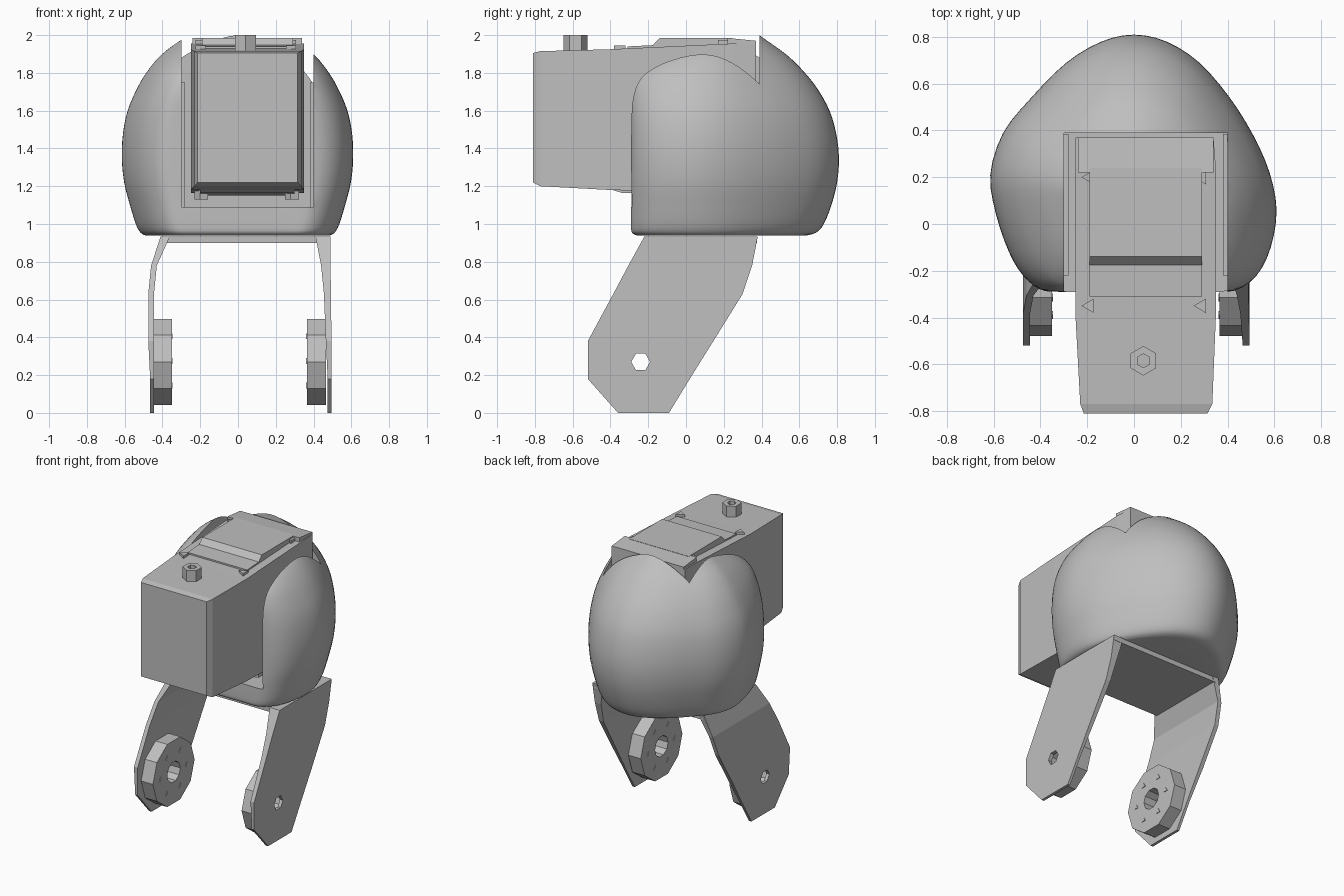
import bpy, bmesh, math
from mathutils import Vector, Matrix

cube = bpy.data.objects.get("Cube")
if cube:
    bpy.data.objects.remove(cube, do_unlink=True)

grey = bpy.data.materials.new("plain grey")
grey.use_nodes = True
grey.diffuse_color = (0.52, 0.52, 0.52, 1)
grey.node_tree.nodes["Principled BSDF"].inputs["Base Color"].default_value = (0.52, 0.52, 0.52, 1)


def finish(name, bm):
    bmesh.ops.recalc_face_normals(bm, faces=bm.faces)
    mesh = bpy.data.meshes.new(name)
    bm.to_mesh(mesh)
    bm.free()
    mesh.materials.append(grey)
    obj = bpy.data.objects.new(name, mesh)
    bpy.context.collection.objects.link(obj)
    return obj


def loft(name, rings, closed=False):
    """Skin a stack of equal-sized rings; cap the ends unless closed."""
    bm = bmesh.new()
    rows = [[bm.verts.new(p) for p in ring] for ring in rings]
    n = len(rows[0])
    pairs = list(zip(rows, rows[1:]))
    if closed:
        pairs.append((rows[-1], rows[0]))
    for a, b in pairs:
        for i in range(n):
            j = (i + 1) % n
            bm.faces.new((a[i], a[j], b[j], b[i]))
    if not closed:
        bm.faces.new(rows[0])
        bm.faces.new(rows[-1])
    return finish(name, bm)


def box(name, x0, x1, y0, y1, z0, z1):
    return loft(name, [[(x0, y0, z), (x1, y0, z), (x1, y1, z), (x0, y1, z)] for z in (z0, z1)])


def prism_x(name, profile, x0, x1):
    return loft(name, [[(x, y, z) for y, z in profile] for x in (x0, x1)])


def tube(name, centre, outer, inner, depth, sides, axis="Z"):
    """Ring with a central hole; a zero inner radius gives a solid cylinder."""
    h = depth / 2
    turn = Matrix.Rotation(math.pi / 2, 3, "Y") if axis == "X" else Matrix.Identity(3)
    path = [(outer, -h), (outer, h)] + ([(inner, h), (inner, -h)] if inner else [])
    rings = []
    for r, z in path:
        angles = [math.tau * (i + 0.5) / sides for i in range(sides)]
        rings.append([Vector(centre) + turn @ Vector((r * math.cos(a), r * math.sin(a), z)) for a in angles])
    return loft(name, rings, closed=bool(inner))


def cut(obj, cutter):
    mod = obj.modifiers.new("cut", "BOOLEAN")
    mod.operation = "DIFFERENCE"
    mod.solver = "EXACT"
    mod.object = cutter
    bpy.context.view_layer.objects.active = obj
    bpy.ops.object.modifier_apply(modifier=mod.name)
    bpy.data.objects.remove(cutter, do_unlink=True)


def spline(points, steps, closed):
    """Smooth curve through the points."""
    pts = [Vector(p) for p in points]
    n = len(pts)
    pick = (lambda i: pts[i % n]) if closed else (lambda i: pts[max(0, min(n - 1, i))])
    out = []
    for i in range(n if closed else n - 1):
        a, b, c, d = (pick(i + k) for k in (-1, 0, 1, 2))
        for s in range(steps):
            t = s / steps
            out.append(b + (c - a) * (t / 2) + (a * 2 - b * 5 + c * 4 - d) * (t * t / 2)
                       + (b * 3 - a - c * 3 + d) * (t ** 3 / 2))
    return out if closed else out + [pts[-1]]


# Rounded shell: one plan outline, resized at each height
outline = spline([(0, .81), (.14, .78), (.28, .69), (.41, .54), (.51, .38), (.58, .22), (.61, .06),
                  (.585, -.1), (.525, -.22), (.43, -.285), (.3, -.29), (0, -.29), (-.3, -.29),
                  (-.4, -.28), (-.475, -.22), (-.535, -.12), (-.59, .04), (-.615, .21),
                  (-.56, .39), (-.44, .54), (-.29, .69), (-.14, .78)], 3, True)
# height, width factor, back y, front y
levels = spline([(.94, .80, .64, -.26), (.955, .84, .69, -.285), (1.0, .88, .73, -.29),
                 (1.1, .93, .77, -.29), (1.22, .98, .80, -.29), (1.35, 1, .81, -.29),
                 (1.48, .99, .795, -.29), (1.6, .95, .76, -.29), (1.71, .875, .70, -.285),
                 (1.8, .79, .63, -.255), (1.89, .67, .54, -.15), (1.97, .5, .43, 0),
                 (2.04, .3, .33, .1)], 3, False)
mid = .15
rings = []
for z, wide, back, front in levels:
    rings.append([(x * wide, mid + (y - mid) * ((back - mid) / (.81 - mid) if y > mid
                  else (mid - front) / (mid + .29)), z) for x, y in outline])
shell = loft("shell", rings)
cut(shell, box("slot_cutter", -.3, .4, -1, .39, 1.09, 3))
bpy.ops.object.select_all(action="DESELECT")
shell.select_set(True)
bpy.context.view_layer.objects.active = shell
bpy.ops.object.shade_smooth_by_angle(angle=math.radians(35))

# Slot lining
box("slot_liner_right", -.3, -.28, -.22, .385, 1.09, 1.75)
box("slot_liner_left", .38, .4, -.22, .385, 1.09, 1.75)

# Camera body, tapered towards the front
sections = [(-.81, -.215, .315, 1.22, 1.905), (-.77, -.23, .335, 1.2, 1.915),
            (-.4, -.25, .35, 1.18, 1.925), (.24, -.25, .35, 1.165, 1.955), (.37, -.25, .34, 1.165, 1.955)]
loft("camera_body", [[(a, y, lo), (b, y, lo), (b, y, hi), (a, y, hi)] for y, a, b, lo, hi in sections])

# Top lid with its low front step, rear lip and base plate
prism_x("camera_lid", [(-.2, 1.92), (-.14, 1.985), (.24, 1.985), (.24, 1.92)], -.19, .29)
prism_x("lid_step", [(-.31, 1.92), (-.31, 1.94), (-.15, 1.948), (-.15, 1.92)], -.19, .29)
prism_x("camera_rear_lip", [(.22, 1.9), (.22, 1.985), (.37, 1.97), (.37, 1.9)], -.24, .34)
prism_x("camera_base", [(-.42, 1.19), (-.34, 1.165), (.3, 1.15), (.3, 1.19)], -.2, .3)

# Corner clips above and below the camera
for x in (-.19, .29):
    for y, top in ((-.35, 1.945), (.2, 1.975)):
        tube("top_clip", (x, y, top - .025), .035, 0, .05, 3)
    for y in (-.2, .2):
        tube("bottom_clip", (x, y, 1.155), .04, 0, .05, 5)

# Top knob
tube("top_knob", (.04, -.585, 1.95), .063, .03, .1, 6)

# Bracket top plate
box("bracket_plate", -.4, .48, -.215, .375, .9, .935)

# Bracket legs: height, front y, back y
stations = [(0, -.36, -.09), (.18, -.52, .02), (.38, -.52, .145),
            (.63, -.385, .3), (.78, -.305, .35), (.935, -.22, .38)]
right_x = [(-.465, -.445)] * 2 + [(-.475, -.445)] * 2 + [(-.46, -.43), (-.41, -.36)]
left_x = [(.475, .495)] * 2 + [(.465, .495), (.455, .492), (.44, .49), (.41, .49)]
hub_y, hub_z = -.24, .27
for side, spans, hub_x in (("right", right_x, -.4), ("left", left_x, .415)):
    leg = loft(side + "_leg", [[(a, f, z), (b, f, z), (b, k, z), (a, k, z)]
                               for (z, f, k), (a, b) in zip(stations, spans)])
    cut(leg, tube("hole_cutter", (hub_x, hub_y, hub_z), .05, 0, .4, 6, "X"))
    # Pivot hub with a ring of screws on its inner face
    tube(side + "_hub", (hub_x, hub_y, hub_z), .24, .075, .1, 10, "X")
    inner = hub_x - math.copysign(.05, hub_x)
    for i in range(6):
        a = math.tau * i / 6
        tube(side + "_hub_screw", (inner, hub_y + .15 * math.cos(a), hub_z + .15 * math.sin(a)),
             .02, 0, .008, 3, "X")
